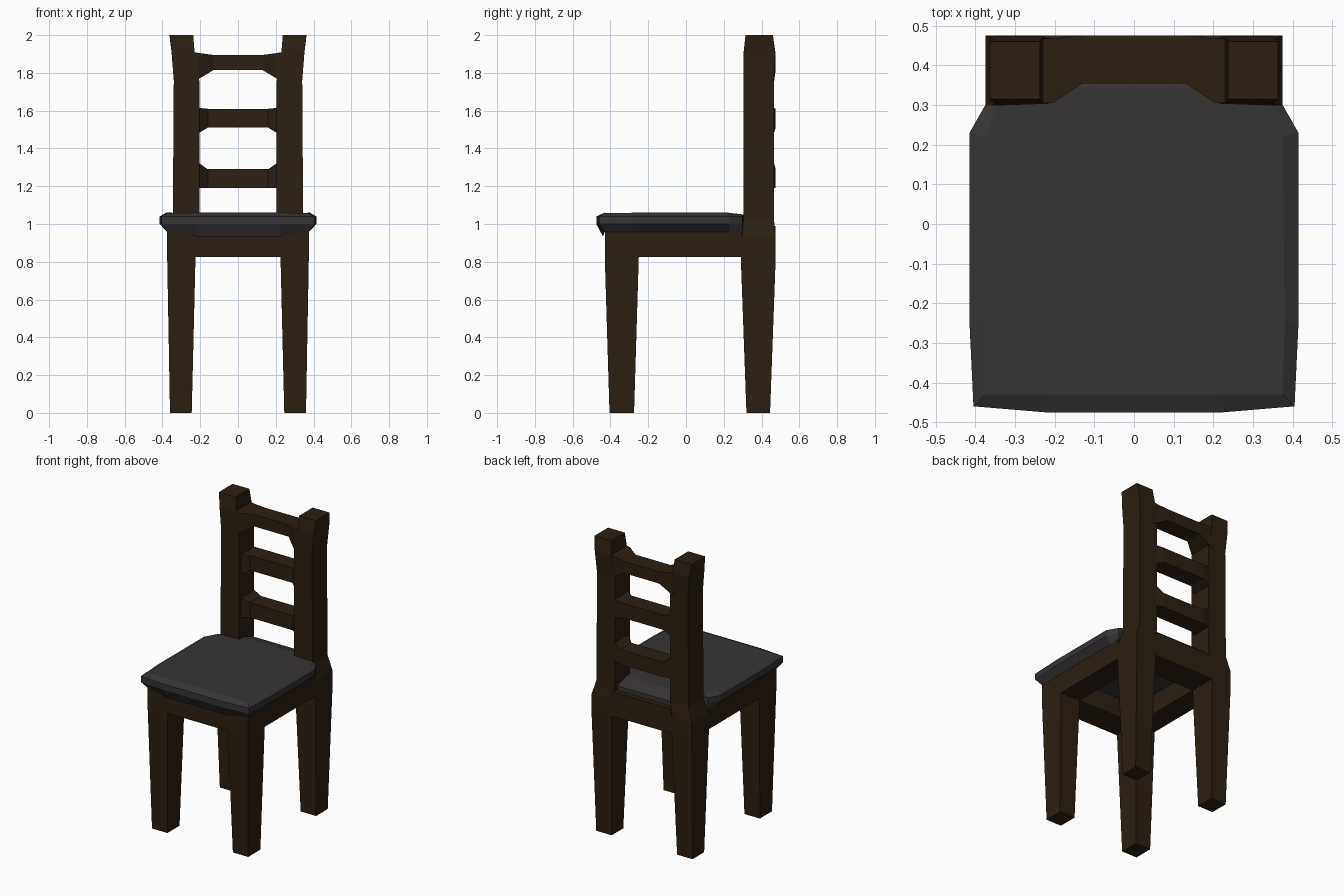
import bpy, bmesh

if "Cube" in bpy.data.objects:
    bpy.data.objects.remove(bpy.data.objects["Cube"])


def material(name, color):
    m = bpy.data.materials.new(name)
    m.diffuse_color = (*color, 1)
    m.use_nodes = True
    m.node_tree.nodes["Principled BSDF"].inputs["Base Color"].default_value = m.diffuse_color
    return m


WOOD = material("dark_wood", (0.026, 0.014, 0.006))
CUSHION = material("grey_cushion", (0.038, 0.034, 0.036))


def loft(name, rings, mat):
    """Skin matching closed rings of points and cap both ends."""
    bm = bmesh.new()
    vr = [[bm.verts.new(p) for p in ring] for ring in rings]
    for a, b in zip(vr, vr[1:]):
        for i in range(len(a)):
            j = (i + 1) % len(a)
            bm.faces.new((a[i], a[j], b[j], b[i]))
    bm.faces.new(vr[0][::-1])
    bm.faces.new(vr[-1])
    bmesh.ops.recalc_face_normals(bm, faces=bm.faces)
    me = bpy.data.meshes.new(name)
    bm.to_mesh(me)
    bm.free()
    me.materials.append(mat)
    ob = bpy.data.objects.new(name, me)
    bpy.context.collection.objects.link(ob)
    return ob


def post(name, sections, side):
    """Upright post from (x0, x1, y0, y1, z) sections."""
    rings = [[(side * x0, y0, z), (side * x1, y0, z), (side * x1, y1, z), (side * x0, y1, z)]
             for x0, x1, y0, y1, z in sections]
    return loft(name, rings, WOOD)


def rail(name, stations):
    """Crosswise rail from (x, y0, y1, z0, z1) stations on the +x half, outside in."""
    full = stations + [(-s[0], *s[1:]) for s in reversed(stations)]
    rings = [[(x, y0, z0), (x, y1, z0), (x, y1, z1), (x, y0, z1)] for x, y0, y1, z0, z1 in full]
    return loft(name, rings, WOOD)


# Legs, back posts and side aprons
for side, tag in ((1, "right"), (-1, "left")):
    post(f"front_leg_{tag}", [
        (.245, .36, -.405, -.275, 0),
        (.225, .375, -.43, -.25, .825),
        (.225, .375, -.43, -.25, .97)], side)
    post(f"back_post_{tag}", [
        (.245, .36, .32, .445, 0),
        (.225, .375, .29, .475, .825),
        (.225, .375, .295, .475, .93),
        (.205, .345, .305, .465, 1.03),
        (.205, .34, .305, .465, 1.76),
        (.23, .352, .305, .473, 1.91),
        (.237, .363, .315, .46, 2)], side)
    post(f"side_apron_{tag}", [
        (.225, .375, -.25, .295, .825),
        (.225, .375, -.25, .295, .965)], side)

# Front and back aprons
rail("front_apron", [(.225, -.43, -.25, .825, .965)])
rail("back_apron", [(.225, .29, .475, .825, .99)])

# Backrest slats, bowed towards the back
rail("top_slat", [(.235, .305, .468, 1.76, 1.91), (.205, .305, .468, 1.77, 1.905),
                  (.13, .355, .475, 1.815, 1.895)])
rail("middle_slat", [(.21, .32, .465, 1.48, 1.615), (.16, .355, .475, 1.51, 1.61)])
rail("lower_slat", [(.21, .32, .465, 1.19, 1.325), (.16, .355, .475, 1.19, 1.29)])


# Seat cushion with chamfered rim and a tongue between the back posts
def seat_ring(half):
    return half + [(-x, y, z) for x, y, z in reversed(half)]


def rim(z):
    return [(.225, -.475, z), (.405, -.46, z), (.415, -.25, z), (.415, .23, z),
            (.375, .30, z), (.205, .305, z), (.205, .44, min(z, 1.02))]


bottom = [(.225, -.44, .935), (.375, -.43, .958), (.375, -.25, .958), (.375, .23, .958),
          (.37, .30, .958), (.205, .305, .958), (.205, .44, .958)]
top = [(.225, -.43, 1.06), (.375, -.43, 1.058), (.38, -.25, 1.06), (.375, .22, 1.06),
       (.345, .30, 1.05), (.205, .305, 1.05), (.205, .345, 1.05)]
loft("seat", [seat_ring(r) for r in (bottom, rim(1.0), rim(1.04), top)], CUSHION)
